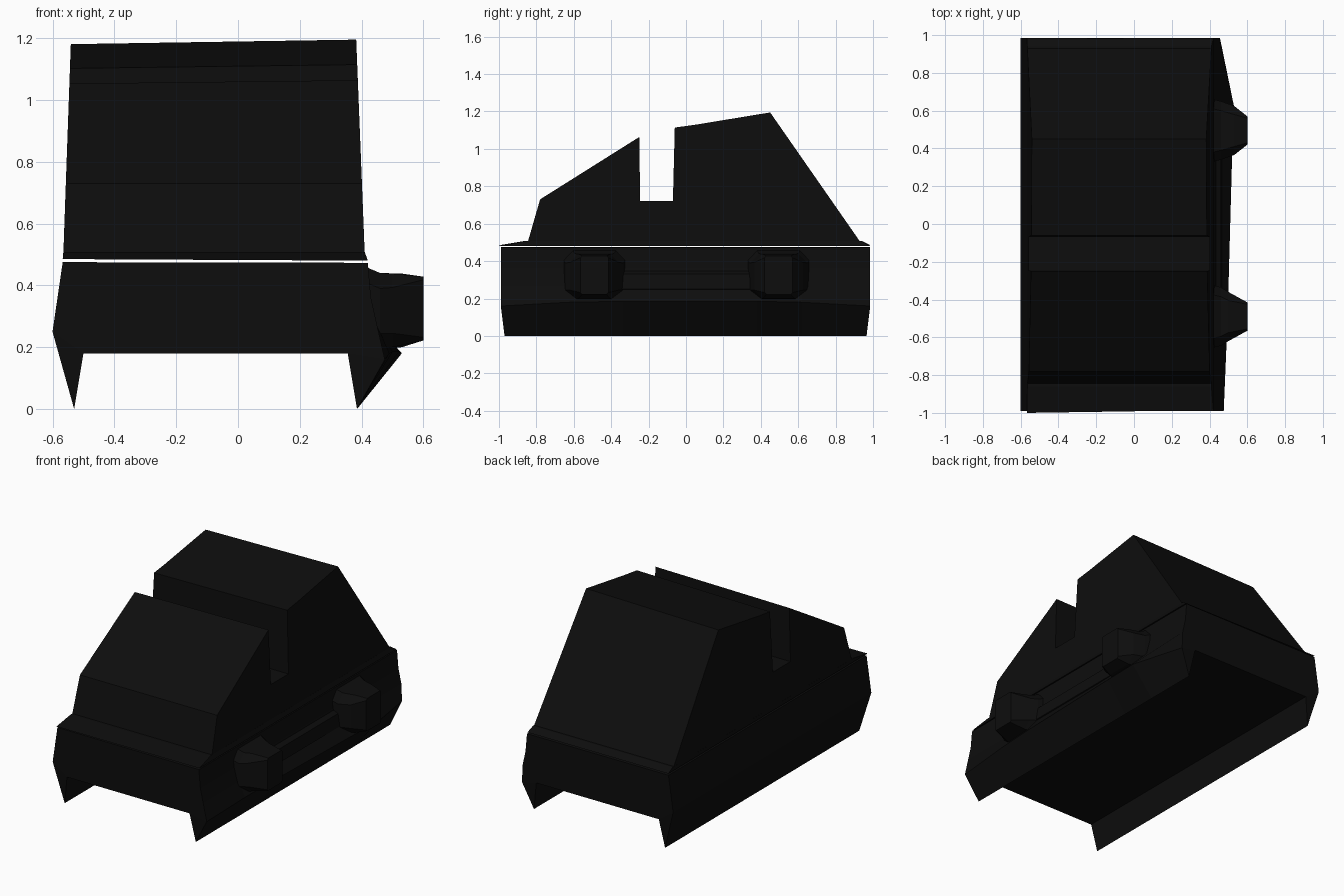
import bpy, bmesh

cube = bpy.data.objects.get("Cube")
if cube:
    bpy.data.objects.remove(cube, do_unlink=True)

black = bpy.data.materials.new("flat_black")
black.use_nodes = True
colour = (0.004, 0.004, 0.004, 1)
black.diffuse_color = colour
black.node_tree.nodes["Principled BSDF"].inputs["Base Color"].default_value = colour


def loft(name, rings):
    """Skin a row of matching closed rings and cap both ends."""
    bm = bmesh.new()
    rows = [[bm.verts.new(p) for p in ring] for ring in rings]
    for a, b in zip(rows, rows[1:]):
        n = len(a)
        for i in range(n):
            j = (i + 1) % n
            bm.faces.new((a[i], a[j], b[j], b[i]))
    bm.faces.new(rows[0])
    bm.faces.new(rows[-1])
    bmesh.ops.recalc_face_normals(bm, faces=bm.faces)
    bmesh.ops.triangulate(bm, faces=[f for f in bm.faces if len(f.verts) > 4])
    mesh = bpy.data.meshes.new(name)
    bm.to_mesh(mesh)
    bm.free()
    mesh.materials.append(black)
    obj = bpy.data.objects.new(name, mesh)
    bpy.context.collection.objects.link(obj)
    return obj


def hull_ring(y, ridge, ridge_z, waist):
    """Cross-section of the hull with a pointed skirt on each side."""
    section = [(-0.567, 0.475), (-0.6, 0.25), (-0.53, 0), (-0.5, 0.18),
               (0.355, 0.18), (0.385, 0), (ridge, ridge_z),
               (waist + 0.02, 0.27), (waist, 0.36), (0.42, 0.473)]
    ends = 0.985 if y > 0 else 1.0
    return [(x, y * (0.98 if z == 0 and abs(y) > 0.9 else 1), z) for x, z in section]


# Hull with side skirts
loft("hull", [hull_ring(*s) for s in (
    (-0.99, 0.475, 0.16, 0.43), (-0.63, 0.49, 0.18, 0.43),
    (-0.34, 0.50, 0.185, 0.43), (0.38, 0.52, 0.185, 0.43),
    (0.62, 0.53, 0.18, 0.43), (0.985, 0.455, 0.16, 0.43))])

# Thin deck above the hull
loft("deck", [
    [(-0.567, -1.0, 0.485), (0.42, -0.985, 0.48), (0.42, 0.98, 0.48), (-0.567, 0.985, 0.485)],
    [(-0.565, -0.86, 0.508), (0.41, -0.86, 0.508), (0.41, 0.94, 0.508), (-0.565, 0.94, 0.508)]])

# Cabin: side profile with a slot across it, leaning in towards the top
profile = [(-0.845, 0.505), (-0.78, 0.73), (-0.25, 1.06), (-0.245, 0.72),
           (-0.07, 0.72), (-0.06, 1.11), (0.05, 1.125), (0.45, 1.19), (0.93, 0.505)]
loft("cabin", [
    [(-0.565 + 0.035 * (z - 0.5), y, z - 0.02 * max(0, z - 0.7)) for y, z in profile],
    [(0.41 - 0.04 * (z - 0.5), y, z + 0.01 * max(0, z - 0.7)) for y, z in profile]])


def pod_ring(x, y, half, low, high, cut):
    """Rectangle with chamfered corners, facing sideways."""
    return [(x, y - half, low + cut), (x, y - half + cut, low),
            (x, y + half - cut, low), (x, y + half, low + cut),
            (x, y + half, high - cut), (x, y + half - cut, high),
            (x, y - half + cut, high), (x, y - half, high - cut)]


# Tapered pods on the left flank
for name, y, x in (("front_pod", -0.49, 0.50), ("rear_pod", 0.495, 0.53)):
    loft(name, [pod_ring(0.40, y, 0.17, 0.19, 0.465, 0.05),
                pod_ring(0.46, y, 0.155, 0.195, 0.44, 0.05),
                pod_ring(x, y, 0.13, 0.2, 0.438, 0.045),
                pod_ring(0.6, y, 0.075, 0.222, 0.428, 0.01)])

# Rail joining the pods
loft("side_rail", [[(0.41, y, 0.23), (0.47, y, 0.25), (0.46, y, 0.33), (0.41, y, 0.36)]
                   for y in (-0.38, 0.4)])
